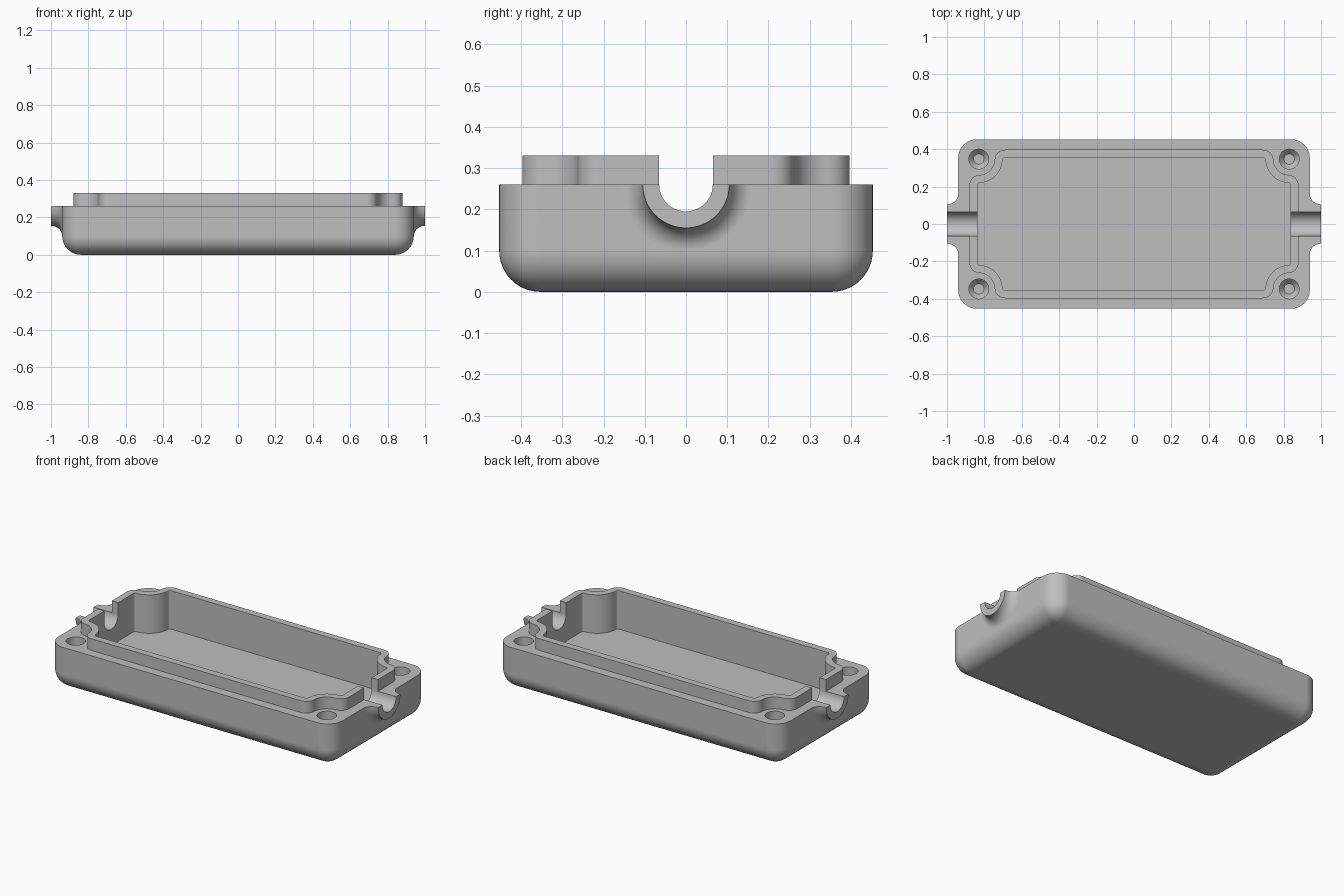
import bpy, bmesh
from math import pi, sin, cos, sqrt, atan2
from mathutils import Matrix, Vector

if "Cube" in bpy.data.objects:
    bpy.data.objects.remove(bpy.data.objects["Cube"])

RIM = 0.26            # height of the shell's top face
LIP_TOP = 0.33
FLOOR = 0.1
SCREW = (0.83, 0.347)


def make_object(name, bm):
    bmesh.ops.recalc_face_normals(bm, faces=bm.faces)
    mesh = bpy.data.meshes.new(name)
    bm.to_mesh(mesh)
    bm.free()
    obj = bpy.data.objects.new(name, mesh)
    bpy.context.collection.objects.link(obj)
    return obj


def box(name, size, centre):
    bm = bmesh.new()
    bmesh.ops.create_cube(bm, size=1, matrix=Matrix.Translation(centre) @ Matrix.Diagonal((*size, 1)))
    return bm


def prism(name, points, depth):
    """Extrude a closed outline of 3D points along a vector."""
    bm = bmesh.new()
    face = bm.faces.new([bm.verts.new(p) for p in points])
    result = bmesh.ops.extrude_face_region(bm, geom=[face], use_keep_orig=True)
    moved = [v for v in result["geom"] if isinstance(v, bmesh.types.BMVert)]
    bmesh.ops.translate(bm, verts=moved, vec=depth)
    return make_object(name, bm)


def lathe(name, profile, matrix, steps):
    """Turn (radius, height) points around z, capped at both ends."""
    bm = bmesh.new()
    rings = []
    for r, h in profile:
        rings.append([bm.verts.new(matrix @ Vector((r * cos(2 * pi * i / steps), r * sin(2 * pi * i / steps), h)))
                      for i in range(steps)])
    for a, b in zip(rings, rings[1:]):
        for i in range(steps):
            j = (i + 1) % steps
            bm.faces.new((a[i], a[j], b[j], b[i]))
    bm.faces.new(rings[0])
    bm.faces.new(rings[-1])
    return make_object(name, bm)


def combine(target, other, operation):
    mod = target.modifiers.new(operation, "BOOLEAN")
    mod.object, mod.operation, mod.solver = other, operation, "EXACT"
    bpy.context.view_layer.objects.active = target
    bpy.ops.object.modifier_apply(modifier=mod.name)
    bpy.data.objects.remove(other)


def arc(cx, cy, r, start, end, steps):
    return [(cx + r * cos(start + (end - start) * i / steps),
             cy + r * sin(start + (end - start) * i / steps)) for i in range(steps + 1)]


def lip_outline(inset):
    """Rectangle whose corners curve inwards around the screw holes."""
    hx, hy = SCREW
    bend, scoop = 0.055 - inset, 0.085 + inset
    reach = bend + scoop
    ax = 0.88 - inset - bend
    ay = hy - sqrt(reach ** 2 - (ax - hx) ** 2)
    by = 0.397 - inset - bend
    bx = hx - sqrt(reach ** 2 - (by - hy) ** 2)
    turn_a = atan2(hy - ay, hx - ax)
    turn_b = atan2(hy - by, hx - bx)
    corner = arc(ax, ay, bend, 0, turn_a, 8)
    corner += arc(hx, hy, scoop, turn_a - pi, turn_b - pi, 14)[1:]
    corner += arc(bx, by, bend, turn_b, pi / 2, 8)[1:]
    left = [(-x, y) for x, y in reversed(corner)]
    half = corner + left
    return half + [(-x, -y) for x, y in half]


# Shell: block with rounded upright corners and bottom edges
bm = box("shell", (1.88, 0.906, 0.36), (0, 0, 0.18))
edges = [e for e in bm.edges if min(v.co.z for v in e.verts) < 0.01]
bmesh.ops.bevel(bm, geom=edges, offset=0.1, segments=12, profile=0.5, affect="EDGES", clamp_overlap=False)
case = make_object("enclosure_base", bm)

# Flared cable bosses on both ends
flare = [(0.16, 0.9)] + [(r, h) for h, r in arc(1.0, 0.16, 0.055, pi, 1.5 * pi, 10)]
flare = [(r, 0.94 + (h - 0.945) * 0.06 / 0.055 if h > 0.9 else h) for r, h in flare]
for side in (1, -1):
    place = Matrix.Translation((0, 0, RIM)) @ Matrix.Rotation(side * pi / 2, 4, "Y")
    combine(case, lathe("cable_boss", flare, place, 64), "UNION")

# Trim everything to a flat rim
combine(case, make_object("trim", box("trim", (3, 2, 1), (0, 0, RIM + 0.5))), "DIFFERENCE")

# Raised lip, then the cavity inside it
lip = prism("lip", [(x, y, 0.2) for x, y in lip_outline(0)], (0, 0, LIP_TOP - 0.2))
combine(case, lip, "UNION")
cavity = prism("cavity", [(x, y, FLOOR) for x, y in lip_outline(0.042)], (0, 0, 0.5))
combine(case, cavity, "DIFFERENCE")

# Open cable channel through both ends
channel = [(-1.2, y, z + RIM) for y, z in arc(0, 0, 0.065, pi, 2 * pi, 24)]
channel += [(-1.2, 0.065, 0.6), (-1.2, -0.065, 0.6)]
combine(case, prism("channel", channel, (2.4, 0, 0)), "DIFFERENCE")

# Screw holes with tapered bottoms
drill = [(0.028, 0.09), (0.053, 0.12), (0.053, 0.4)]
for sx in (1, -1):
    for sy in (1, -1):
        spot = Matrix.Translation((sx * SCREW[0], sy * SCREW[1], 0))
        combine(case, lathe("screw_hole", drill, spot, 32), "DIFFERENCE")

# Grey plastic
grey = bpy.data.materials.new("grey_plastic")
grey.use_nodes = True
colour = (0.52, 0.52, 0.52, 1)
grey.diffuse_color = colour
grey.node_tree.nodes["Principled BSDF"].inputs["Base Color"].default_value = colour
case.data.materials.clear()
case.data.materials.append(grey)
for face in case.data.polygons:
    face.material_index = 0

# Smooth curves, crisp edges
bpy.ops.object.select_all(action="DESELECT")
case.select_set(True)
bpy.context.view_layer.objects.active = case
bpy.ops.object.shade_smooth_by_angle(angle=pi / 6)
weighted = case.modifiers.new("weighted_normals", "WEIGHTED_NORMAL")
weighted.keep_sharp = True
